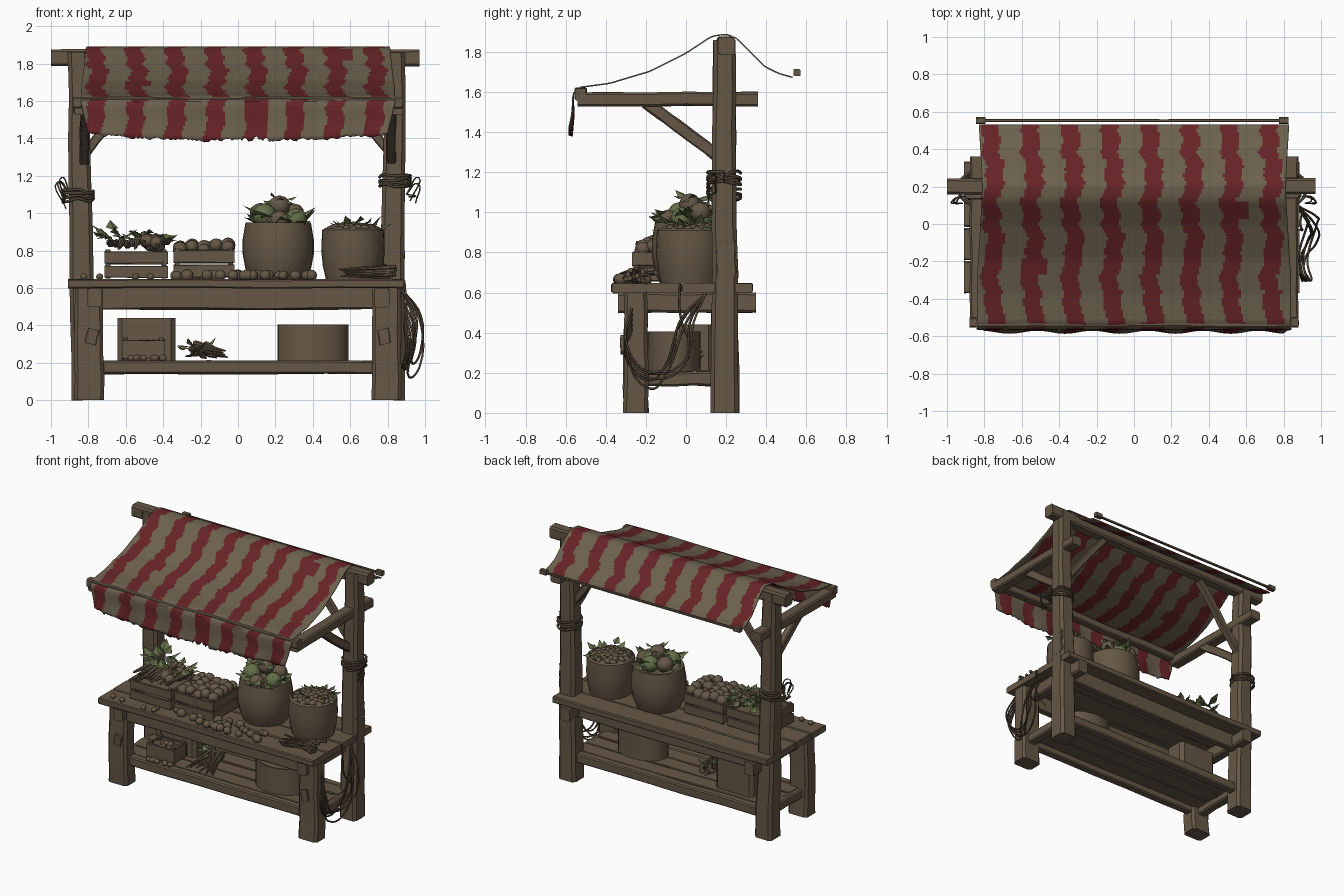
import bpy, bmesh, math, random
from mathutils import Vector, Matrix

random.seed(4)
rnd = random.uniform
if "Cube" in bpy.data.objects:
    bpy.data.objects.remove(bpy.data.objects["Cube"], do_unlink=True)


def material(name, rgb):
    m = bpy.data.materials.new(name)
    m.use_nodes = True
    m.diffuse_color = (*rgb, 1)
    bsdf = m.node_tree.nodes["Principled BSDF"]
    bsdf.inputs["Base Color"].default_value = (*rgb, 1)
    bsdf.inputs["Roughness"].default_value = 0.9
    return m


WOOD = material("brown wood", (0.13, 0.095, 0.06))
CLOTH = material("tan cloth", (0.15, 0.12, 0.075))
RED = material("red cloth", (0.135, 0.017, 0.02))
LEAF = material("leaf green", (0.125, 0.16, 0.065))
ROPE = material("dark rope", (0.075, 0.055, 0.035))


def make(name, bm, *mats, smooth=None):
    bmesh.ops.recalc_face_normals(bm, faces=bm.faces)
    me = bpy.data.meshes.new(name)
    bm.to_mesh(me)
    bm.free()
    for m in mats:
        me.materials.append(m)
    ob = bpy.data.objects.new(name, me)
    bpy.context.collection.objects.link(ob)
    if smooth:
        bpy.ops.object.select_all(action='DESELECT')
        bpy.context.view_layer.objects.active = ob
        ob.select_set(True)
        bpy.ops.object.shade_smooth_by_angle(angle=math.radians(smooth))
    return ob


def add_beam(bm, a, b, w, h, rough=0.004, taper=1.0, n=5):
    """Hewn timber: chamfered rectangle swept from a to b; w is across, h is the other way."""
    a, b = Vector(a), Vector(b)
    d = (b - a).normalized()
    up = Vector((0, 1, 0)) if abs(d.z) > 0.9 else Vector((0, 0, 1))
    side = d.cross(up).normalized()
    up = side.cross(d)
    rings = []
    for i in range(n + 1):
        t = i / n
        k = 1 + (taper - 1) * t
        c = a.lerp(b, t) + side * rnd(-rough, rough) + up * rnd(-rough, rough)
        x, y, ch = w / 2 * k, h / 2 * k, min(w, h) * 0.14
        pts = []
        for sx, sy in ((1, 1), (-1, 1), (-1, -1), (1, -1)):
            pair = [(sx * (x - ch), sy * y), (sx * x, sy * (y - ch))]
            pts += pair[::-1] if sx * sy > 0 else pair
        rings.append([bm.verts.new(c + side * p + up * q) for p, q in pts])
    for r, s in zip(rings, rings[1:]):
        for j in range(8):
            bm.faces.new((r[j], r[(j + 1) % 8], s[(j + 1) % 8], s[j]))
    bm.faces.new(rings[0])
    bm.faces.new(rings[-1])


def beam(name, *args, **kw):
    bm = bmesh.new()
    add_beam(bm, *args, **kw)
    return make(name, bm, WOOD, smooth=35)


def balls(name, spots, mat=WOOD):
    bm = bmesh.new()
    for x, y, z, r in spots:
        m = Matrix.Translation((x, y, z)) @ Matrix.Diagonal((1, rnd(0.9, 1.1), rnd(0.85, 1), 1))
        bmesh.ops.create_icosphere(bm, subdivisions=2, radius=r, matrix=m)
    make(name, bm, mat, smooth=60)


def roots(name, pairs, r=0.017):
    bm = bmesh.new()
    for a, b in pairs:
        d = Vector(b) - Vector(a)
        m = Matrix.Translation((Vector(a) + Vector(b)) / 2) @ d.to_track_quat('Z', 'Y').to_matrix().to_4x4()
        bmesh.ops.create_cone(bm, cap_ends=True, segments=7, radius1=r, radius2=r * 0.3, depth=d.length, matrix=m)
    make(name, bm, WOOD, smooth=50)


def leaves(name, centre, spread, count, size):
    """Folded pointed leaves fanning outward from a centre."""
    bm = bmesh.new()
    for i in range(count):
        ang = i * 2.4
        out = Vector((math.cos(ang), math.sin(ang), rnd(-0.5, 0.9))).normalized()
        p = Vector(centre) + Vector((out.x * spread[0], out.y * spread[1], rnd(0, spread[2]))) * rnd(0.5, 1)
        L = size * rnd(0.7, 1.3)
        s = out.cross(Vector((rnd(-.4, .4), rnd(-.4, .4), 1))).normalized() * L * 0.36
        base, tip = bm.verts.new(p), bm.verts.new(p + out * L)
        drop = Vector((0, 0, L * 0.15))
        l, r = (bm.verts.new(p + out * L * 0.5 + v - drop) for v in (s, -s))
        bm.faces.new((base, l, tip))
        bm.faces.new((base, tip, r))
    make(name, bm, LEAF)


def lathe(name, centre, profile, sx=1.0, sy=1.0, seg=28):
    bm = bmesh.new()
    rings = [[bm.verts.new((centre[0] + r * sx * math.cos(j * math.tau / seg),
                            centre[1] + r * sy * math.sin(j * math.tau / seg), z))
              for j in range(seg)] for r, z in profile]
    for a, b in zip(rings, rings[1:]):
        for j in range(seg):
            bm.faces.new((a[j], a[(j + 1) % seg], b[(j + 1) % seg], b[j]))
    bm.faces.new(rings[0])
    bm.faces.new(rings[-1])
    make(name, bm, WOOD, smooth=40)


def crate(name, x0, x1, y0, y1, z0, z1, rows):
    bm = bmesh.new()
    step = (z1 - z0) / rows
    for i in range(rows):
        z, h = z0 + step * (i + 0.5), step * 0.84
        for y in (y0, y1):
            add_beam(bm, (x0, y, z), (x1, y, z), 0.016, h, 0.003, n=2)
        for x in (x0 + 0.01, x1 - 0.01):
            add_beam(bm, (x, y0, z), (x, y1, z), 0.016, h, 0.002, n=2)
    for x in (x0 + 0.02, x1 - 0.02):
        for y in (y0 + 0.015, y1 - 0.015):
            add_beam(bm, (x, y, z0), (x, y, z1 + 0.005), 0.026, 0.026, 0, n=1)
    ym, zf = (y0 + y1) / 2, z0 + (z1 - z0) * 0.6
    add_beam(bm, (x0 + .02, ym, zf), (x1 - .02, ym, zf), y1 - y0 - 0.02, 0.03, 0, n=1)
    make(name, bm, WOOD, smooth=35)


def rope(name, points, r=0.006):
    cu = bpy.data.curves.new(name, 'CURVE')
    cu.dimensions, cu.bevel_depth, cu.bevel_resolution, cu.resolution_u = '3D', r, 1, 5
    sp = cu.splines.new('BEZIER')
    sp.bezier_points.add(len(points) - 1)
    for bp, p in zip(sp.bezier_points, points):
        bp.co = p
        bp.handle_left_type = bp.handle_right_type = 'AUTO'
    cu.materials.append(ROPE)
    bpy.context.collection.objects.link(bpy.data.objects.new(name, cu))


# Frame: posts, legs, rails, braces on both sides
for s, side in ((1, "left"), (-1, "right")):
    lean = 0.0 if s > 0 else -0.015
    beam(side + "_post", (s * 0.82, 0.195, 0), (s * 0.84 + lean, 0.19, 1.86), 0.14, 0.14, taper=0.78, n=8)
    beam(side + "_front_leg", (s * 0.795, -0.25, 0), (s * 0.795, -0.25, 0.6), 0.16, 0.125, taper=0.93)
    beam(side + "_table_bearer", (s * 0.77, -0.34, 0.55), (s * 0.77, 0.35, 0.55), 0.08, 0.1)
    beam(side + "_lower_side_rail", (s * 0.8, -0.24, 0.17), (s * 0.8, 0.2, 0.17), 0.07, 0.07)
    beam(side + "_awning_arm", (s * 0.835, -0.54, 1.565), (s * 0.835, 0.36, 1.565), 0.085, 0.07)
    beam(side + "_arm_brace", (s * 0.82, -0.2, 1.55), (s * 0.82, 0.17, 1.27), 0.05, 0.06)
    beam(side + "_ridge_brace", (s * 0.83, 0.19, 1.3), (s * 0.45, 0.19, 1.78), 0.05, 0.05)
    beam(side + "_post_cleat", (s * 0.87, 0.2, 0.68), (s * 0.87, 0.2, 0.86), 0.04, 0.1)
    beam(side + "_leg_patch", (s * 0.79, -0.315, 0.3), (s * 0.77, -0.315, 0.38), 0.06, 0.02, n=2)
    for k in range(4):
        z = (1.15 if s > 0 else 1.07) + k * 0.015
        c, q = s * 0.84 + lean, 0.075
        rope(f"{side}_post_lashing_{k}", [(c + q * 1.1 * math.cos(a * 0.785), 0.19 + q * 1.1 * math.sin(a * 0.785),
                                         z + rnd(-.012, .012)) for a in range(9)], 0.008)
    for k in range(3):
        rope(f"{side}_lashing_tail_{k}", [(s * 0.9, 0.15, 1.1), (s * rnd(.93, .97), 0.13, rnd(1.08, 1.2)),
                                        (s * rnd(.9, .96), 0.11, rnd(1.0, 1.1))], 0.004)
beam("ridge_beam", (-1, 0.2, 1.83), (0.97, 0.2, 1.83), 0.085, 0.09)
beam("awning_front_rail", (-0.88, -0.525, 1.59), (0.88, -0.525, 1.59), 0.055, 0.06)
beam("front_apron", (-0.75, -0.27, 0.545), (0.75, -0.27, 0.545), 0.05, 0.12)
beam("back_apron", (-0.78, 0.2, 0.545), (0.78, 0.2, 0.545), 0.05, 0.12)
beam("front_shelf_rail", (-0.78, -0.24, 0.175), (0.78, -0.24, 0.175), 0.06, 0.07)
beam("back_shelf_rail", (-0.78, 0.2, 0.175), (0.78, 0.2, 0.175), 0.06, 0.07)
for i in range(4):
    y = -0.285 + i * 0.177
    beam(f"table_plank_{i}", (-0.91, y, 0.622), (0.885, y, 0.622), 0.172, 0.048, rough=0.003)
for i in range(3):
    y = -0.15 + i * 0.13
    beam(f"shelf_plank_{i}", (-0.8, y, 0.198), (0.8, y, 0.198), 0.12, 0.025, rough=0.003)

# Striped awning cloth draped over the ridge
profile = [Vector(p) for p in ((0.53, 1.67), (0.46, 1.69), (0.39, 1.725), (0.33, 1.785), (0.25, 1.865), (0.2, 1.885),
                               (0.13, 1.875), (0, 1.79), (-0.18, 1.7), (-0.38, 1.64), (-0.53, 1.62),
                               (-0.56, 1.59), (-0.56, 1.5), (-0.572, 1.42))]
lengths = [0]
for a, b in zip(profile, profile[1:]):
    lengths.append(lengths[-1] + (b - a).length)


def along(d):
    for i in range(len(profile) - 1):
        if d <= lengths[i + 1]:
            return profile[i].lerp(profile[i + 1], (d - lengths[i]) / (lengths[i + 1] - lengths[i]))
    return profile[-1]


ROWS, COLS = 64, 144
bm = bmesh.new()
grid, tear = [], 0
for r in range(ROWS + 1):
    p = along(lengths[-1] * r / ROWS)
    half = 0.81 + 0.03 * min(1, abs(p.x - 0.2) / 0.5) - (0.04 * (1.59 - p.y) / 0.17 if p.x < -0.555 else 0)
    row = []
    for c in range(COLS + 1):
        u = 2 * c / COLS - 1
        y, z = p.x, p.y
        if p.x < -0.555:
            f = (1.59 - p.y) / 0.17
            z -= 0.035 * (1 - u * u) * f
            y += 0.008 * math.sin(u * 17) * f
        if r == ROWS:
            tear = 0.6 * tear + rnd(-0.006, 0.008)
            z += tear + (0.02 if 0.02 < u < 0.2 and c % 5 < 2 else 0)
        row.append(bm.verts.new((u * half, y, z)))
    grid.append(row)
patches = ((-0.53, -0.22, 0.07), (0.55, 0.07, 0.06), (0.1, -0.57, 0.06))
for r in range(ROWS):
    wander = 0.014 * math.sin(r * 0.33) + 0.01 * math.sin(r * 0.9 + 1) + rnd(-.005, .005)
    for c in range(COLS):
        f = bm.faces.new((grid[r][c], grid[r][c + 1], grid[r + 1][c + 1], grid[r + 1][c]))
        m = f.calc_center_median()
        phase = ((m.x + wander + 0.755) / 0.213 + 0.5) % 1
        patched = any(abs(m.x - a) < w and abs(m.y - b) < 0.045 for a, b, w in patches)
        f.material_index = int(abs(phase - 0.5) < 0.22 or patched)
cloth = make("awning_cloth", bm, CLOTH, RED, smooth=40)
sol = cloth.modifiers.new("thickness", 'SOLIDIFY')
sol.thickness, sol.offset = 0.007, 1

# Thin pole hanging behind the awning
beam("back_pole", (-0.84, 0.553, 1.695), (0.82, 0.553, 1.695), 0.015, 0.015, rough=0.001)
for x in (-0.82, 0.8):
    beam("back_pole_end", (x - 0.026, 0.553, 1.697), (x + 0.026, 0.553, 1.697), 0.036, 0.036, rough=0, n=1)

# Tubs of produce
lathe("large_tub", (0.215, 0.02), [(0.15, 0.645), (0.175, 0.7), (0.19, 0.78), (0.19, 0.86), (0.175, 0.95),
                                   (0.155, 0.95), (0.15, 0.91)])
lathe("small_tub", (0.615, 0.02), [(0.145, 0.645), (0.162, 0.72), (0.17, 0.8), (0.165, 0.91), (0.15, 0.92),
                                   (0.14, 0.88)])
balls("cabbages", [(0.14, -0.03, 0.99, 0.065), (0.23, 0.1, 0.98, 0.065), (0.31, -0.02, 0.97, 0.06)], LEAF)
balls("large_turnips", [(0.22, 0.02, 1.04, 0.06), (0.12, 0.08, 1.0, 0.06), (0.3, 0.07, 1.0, 0.055),
                        (0.22, -0.09, 0.96, 0.055)])
leaves("large_tub_leaves", (0.225, 0.01, 0.94), (0.13, 0.13, 0.08), 46, 0.085)
leaves("top_sprig", (0.22, 0.03, 1.06), (0.05, 0.05, 0.03), 8, 0.075)
balls("small_tub_fruit", [(0.615 + 0.02 * math.sqrt(i) * math.cos(i * 2.4), 0.02 + 0.02 * math.sqrt(i) * math.sin(i * 2.4),
                           0.93 - i * 0.0006, rnd(0.024, 0.03)) for i in range(44)])
leaves("small_tub_leaves", (0.64, 0.03, 0.92), (0.13, 0.12, 0.04), 20, 0.06)

# Slatted crates
crate("root_crate", -0.715, -0.375, -0.26, 0.04, 0.65, 0.8, 2)
crate("fruit_crate", -0.345, -0.02, -0.26, 0.04, 0.65, 0.81, 2)
balls("crate_fruit", [(-0.31 + i * 0.064, -0.215 + j * 0.056, 0.8 + rnd(0, .03), rnd(0.034, 0.044))
                      for i in range(5) for j in range(5)])
roots("crate_roots", [((-0.68 + i * 0.03, -0.02, 0.86 + rnd(-.03, .03)), (-0.69 + i * 0.03 + rnd(-.02, .02), -0.25, 0.8 + rnd(0, .05)))
                      for i in range(11)], 0.024)
balls("crate_turnips", [(rnd(-.53, -.41), rnd(-.2, .0), rnd(.81, .86), 0.036) for i in range(12)])
leaves("crate_leaves_a", (-0.65, -0.0, 0.86), (0.07, 0.07, 0.06), 22, 0.08)
leaves("crate_leaves_b", (-0.46, -0.04, 0.85), (0.07, 0.08, 0.06), 18, 0.08)

# Loose produce on the tabletop
balls("loose_fruit", [(rnd(-0.34, 0.42), rnd(-0.34, -0.2), 0.667, rnd(0.022, 0.036)) for i in range(34)])
balls("scattered_fruit", [(rnd(-0.85, -0.4), rnd(-0.35, -0.3), 0.66, rnd(0.014, 0.022)) for i in range(6)])
roots("loose_roots", [((0.82 + rnd(-.05, .03), -0.2 + rnd(-.1, .06), 0.66 + i * 0.004), (0.57 + rnd(-.03, .05), -0.27 + rnd(-.06, .06), 0.66 + i * 0.003))
                      for i in range(15)], 0.012)

# Goods on the lower shelf
lathe("shelf_bin", (0.4, -0.06), [(0.19, 0.21), (0.19, 0.405), (0.175, 0.405), (0.17, 0.37)], sy=0.7)
beam("shelf_box", (-0.49, 0.05, 0.21), (-0.49, 0.05, 0.44), 0.31, 0.17, rough=0, n=1)
crate("shelf_crate", -0.62, -0.39, -0.2, -0.06, 0.21, 0.33, 1)
balls("shelf_fruit", [(rnd(-.6, -.41), rnd(-.18, -.08), 0.3, 0.025) for i in range(14)])
balls("shelf_loose_fruit", [(rnd(-.68, -.36), rnd(-.25, -.22), 0.225, 0.02) for i in range(8)])
roots("shelf_roots", [((-0.2 + rnd(-.06, .06), 0.04, 0.24 + i * 0.005), (-0.18 + rnd(-.14, .14), -0.22, 0.225 + i * 0.003))
                      for i in range(14)], 0.016)
leaves("shelf_leaves", (-0.22, 0.0, 0.26), (0.08, 0.06, 0.04), 12, 0.06)

# Slack rope coils hanging by one side
for k in range(5):
    x, z = 0.9 + k * 0.012, rnd(0.12, 0.26)
    rope(f"hanging_rope_{k}", [(0.87, 0.1, 0.6), (x + 0.03, rnd(-.05, .08), 0.45), (x + rnd(0, .04), rnd(-.15, 0), z + .06),
                              (x - 0.02, -0.18, z), (x, -0.3, 0.28 + k * 0.02), (0.89, -0.27, 0.42 + k * 0.025)])
rope("table_rope", [(0.89, -0.03, 0.64), (0.9, -0.03, 0.5), (0.89, 0.0, 0.4), (0.9, 0.08, 0.3)])
